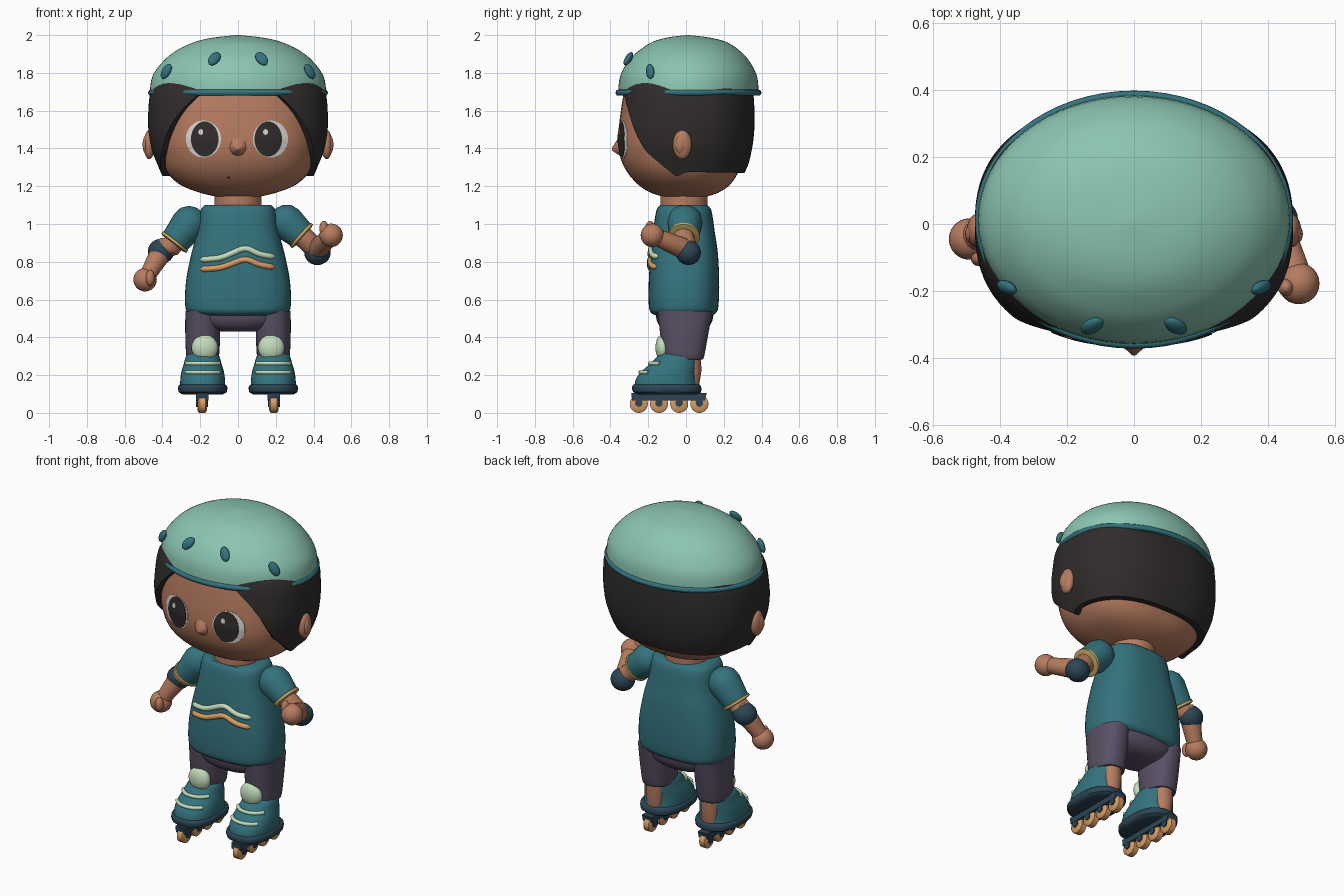
import bpy, bmesh, math
from mathutils import Vector, Euler

old = bpy.data.objects.get("Cube")
if old:
    bpy.data.objects.remove(old)


def material(name, *rgb):
    m = bpy.data.materials.new(name)
    m.use_nodes = True
    m.diffuse_color = (*rgb, 1)
    m.node_tree.nodes["Principled BSDF"].inputs["Base Color"].default_value = (*rgb, 1)
    return m


SKIN = material("skin", .47, .20, .115)
MINT = material("helmet_mint", .26, .56, .44)
TEAL = material("teal", .034, .17, .205)
HAIR = material("dark_hair", .03, .025, .025)
PURPLE = material("purple_grey", .10, .08, .13)
NAVY = material("navy", .025, .06, .09)
ORANGE = material("orange", .70, .34, .13)
GOLD = material("gold_trim", .60, .43, .14)
PALE = material("pale_green", .55, .72, .50)
WHITE = material("eye_white", .70, .67, .63)
made = []


def build(name, rows, mat, caps=True):
    """Skin a list of equally long closed rings."""
    bm = bmesh.new()
    vs = [[bm.verts.new(p) for p in row] for row in rows]
    n = len(vs[0])
    for a, b in zip(vs, vs[1:]):
        for i in range(n):
            bm.faces.new((a[i], a[(i + 1) % n], b[(i + 1) % n], b[i]))
    if caps:
        bm.faces.new(vs[0][::-1])
        bm.faces.new(vs[-1])
    bmesh.ops.recalc_face_normals(bm, faces=bm.faces)
    me = bpy.data.meshes.new(name)
    bm.to_mesh(me)
    bm.free()
    me.materials.append(mat)
    ob = bpy.data.objects.new(name, me)
    bpy.context.collection.objects.link(ob)
    made.append(ob)
    return ob


def refine(rings, steps=4):
    """Smoothly interpolate (z, half width, front y, back y) rings."""
    out = []
    for i in range(len(rings) - 1):
        p = [Vector(rings[max(0, min(len(rings) - 1, i + k))]) for k in (-1, 0, 1, 2)]
        for s in range(steps):
            t = s / steps
            out.append(p[1] + .5 * t * (p[2] - p[0] + t * (2 * p[0] - 5 * p[1] + 4 * p[2] - p[3]
                       + t * (3 * (p[1] - p[2]) + p[3] - p[0]))))
    return out + [Vector(rings[-1])]


def ring_at(rings, z):
    for a, b in zip(rings, rings[1:]):
        if z <= b[0]:
            break
    t = max(0, min(1, (z - a[0]) / (b[0] - a[0])))
    return [u + (v - u) * t for u, v in zip(a, b)]


def on_ring(ring, a, n, cx=0, k=1):
    z, rx, yf, yb = ring
    s, c = math.sin(a), -math.cos(a)
    x = rx * math.copysign(abs(s) ** (2 / n), s)
    y = (yb - yf) / 2 * math.copysign(abs(c) ** (2 / n), c)
    return (cx + x * k, (yf + yb) / 2 + y * k, z)


def circle(n):
    return [2 * math.pi * i / n for i in range(n)]


def loft(name, rings, mat, n=2.0, cx=0, seg=48, steps=4):
    return build(name, [[on_ring(r, a, n, cx) for a in circle(seg)]
                        for r in refine(rings, steps)], mat)


def front_y(rings, x, z, n):
    _, rx, yf, yb = ring_at(rings, z)
    return (yf + yb) / 2 - (yb - yf) / 2 * max(0, 1 - abs(x / rx) ** n) ** (1 / n)


def tube(name, pts, radii, mat, seg=20):
    pts = [Vector(p) for p in pts]
    if not isinstance(radii, (list, tuple)):
        radii = [radii] * len(pts)
    rows, side = [], None
    for i, p in enumerate(pts):
        d = (pts[min(i + 1, len(pts) - 1)] - pts[max(i - 1, 0)]).normalized()
        side = d.orthogonal() if side is None else side - d * side.dot(d)
        side.normalize()
        up = d.cross(side)
        rows.append([p + radii[i] * (side * math.cos(a) + up * math.sin(a)) for a in circle(seg)])
    return build(name, rows, mat)


def ball(name, loc, size, mat, rot=(0, 0, 0)):
    rows = []
    m = Euler([math.radians(v) for v in rot]).to_matrix()
    for j in range(17):
        t = max(.02, min(math.pi - .02, math.pi * j / 16))
        rows.append([Vector(loc) + m @ Vector((size[0] * math.sin(t) * math.cos(a),
                     size[1] * math.sin(t) * math.sin(a), -size[2] * math.cos(t)))
                     for a in circle(24)])
    return build(name, rows, mat)


# Head, nose, neck and ears
head = [(1.14, .09, -.10, .09), (1.165, .20, -.185, .17), (1.21, .31, -.255, .235),
        (1.28, .38, -.315, .28), (1.36, .41, -.35, .31), (1.45, .425, -.36, .32),
        (1.6, .43, -.345, .335), (1.75, .41, -.32, .33)]
HN = 2.4
loft("head", head, SKIN, HN, seg=64)
tube("nose", [(0, -.33, 1.41), (0, -.36, 1.40), (0, -.392, 1.395)], [.065, .04, .006], SKIN)
tube("neck", [(0, -.01, 1.06), (0, -.01, 1.2)], .125, SKIN, 32)


def face_plate(name, x, z, rx, rz, lift, mat):
    rows = []
    for k, d in ((1, -.004), (1, lift), (.7, lift), (.4, lift), (.03, lift)):
        row = []
        for a in circle(32):
            px, pz = x + rx * k * math.cos(a), z + rz * k * math.sin(a)
            row.append((px, front_y(head, px, pz, HN) - d, pz))
        rows.append(row)
    build(name, rows, mat)


for side, x, pupil, glint in (("right", -.183, -.176, -.197), ("left", .172, .16, .146)):
    face_plate(side + "_eye", x, 1.45, .093, .098, .004, WHITE)
    face_plate(side + "_iris", pupil, 1.45, .073, .093, .007, HAIR)
    face_plate(side + "_eye_glint", glint, 1.487, .013, .015, .009, WHITE)
face_plate("mouth", -.05, 1.245, .009, .006, .004, HAIR)

# Hair: a shell whose lower edge follows a hairline
hair = refine([(1.24, .395, -.31, .29), (1.30, .42, -.34, .325), (1.4, .46, -.365, .35),
               (1.5, .475, -.375, .362), (1.6, .475, -.362, .362), (1.7, .463, -.345, .355),
               (1.78, .42, -.31, .32)])
hairline = [(0, 1.70), (22, 1.69), (34, 1.61), (44, 1.53), (58, 1.39), (85, 1.25),
            (91, 1.275), (180, 1.27)]


def hair_row(t, k=1):
    row = []
    for a in circle(120):
        deg = math.degrees(min(a, 2 * math.pi - a))
        low = ring_at(hairline, deg)[1]
        z = low + (1.78 - low) * t
        row.append(on_ring(ring_at(hair, z), a, HN, 0, k))
    return row


build("hair", [hair_row(0, .88)] + [hair_row(j / 12) for j in range(13)], HAIR)

# Helmet, rim and vents
helmet = [(1.69, .468, -.36, .385), (1.785, .452, -.348, .375), (1.87, .388, -.30, .33),
          (1.925, .315, -.24, .275), (1.965, .225, -.175, .21), (1.987, .13, -.10, .125),
          (2.0, .01, 0, .02)]
loft("helmet", helmet, MINT, 2.0, seg=64)
build("helmet_rim", [[(math.sin(a) * (.463 + .013 * math.cos(b)),
                       .013 - math.cos(a) * (.373 + .013 * math.cos(b)),
                       1.695 + .016 * math.sin(b)) for a in circle(64)]
                     for b in circle(12) + [0]], TEAL, caps=False)
for s, side in ((-1, "right"), (1, "left")):
    ball(side + "_outer_vent", (s * .38, -.19, 1.808), (.026, .018, .044), TEAL, (-15, -s * 28, s * 45))
    ball(side + "_inner_vent", (s * .125, -.305, 1.875), (.028, .018, .044), TEAL, (-35, -s * 32, s * 15))
    ball(side + "_ear", (s * .47, -.02, 1.42), (.03, .05, .077), SKIN)
    ball(side + "_ear_inner", (s * .49, -.03, 1.42), (.015, .026, .045), SKIN)

# Shirt with two wavy stripes
shirt = [(.515, .22, -.155, .135), (.53, .262, -.185, .16), (.57, .28, -.197, .172),
         (.70, .275, -.197, .176), (.85, .245, -.187, .168), (.96, .215, -.175, .152),
         (1.07, .198, -.157, .135), (1.10, .175, -.137, .112)]
loft("shirt", shirt, TEAL, 2.7)
for name, mat, zs in (("upper_wave", PALE, (.81, .82, .877, .84, .825)),
                      ("lower_wave", ORANGE, (.76, .768, .818, .785, .77))):
    path = []
    stops = list(zip((-.2, -.09, .04, .11, .195), zs))
    for i in range(25):
        x = -.2 + .395 * i / 24
        z = sum(ring_at(stops, x + d)[1] for d in (-.02, 0, .02)) / 3
        path.append((x, front_y(shirt, x, z, 2.7), z))
    tube(name, path, [.004] + [.016] * 23 + [.004], mat, 10)

# Shorts
loft("shorts_hips", [(.43, .09, -.09, .08), (.45, .17, -.13, .115), (.49, .235, -.155, .14),
                     (.56, .255, -.165, .15)], PURPLE, 2.4)

# Legs, knee pads and skates
boot = [(.13, .12, -.275, .06), (.18, .118, -.265, .055), (.22, .112, -.235, .055),
        (.26, .10, -.19, .06), (.30, .088, -.15, .06), (.315, .07, -.13, .045)]
sole = [(.098, .105, -.25, .06), (.11, .127, -.28, .08), (.14, .13, -.285, .08), (.15, .12, -.275, .07)]
for s, side in ((-1, "right"), (1, "left")):
    cx = s * .187
    loft(side + "_shorts_leg", [(.285, .075, -.10, .085), (.295, .086, -.12, .095),
                                (.40, .092, -.135, .115), (.54, .092, -.15, .14)], PURPLE, 2.3, cx)
    tube(side + "_lower_leg", [(cx, .015, .12), (cx, .025, .22), (cx, .02, .33)], [.05, .057, .06], SKIN)
    ball(side + "_knee_pad", (s * .176, -.122, .345), (.07, .04, .07), PALE)
    loft(side + "_boot", boot, TEAL, 2.3, cx)
    loft(side + "_sole", sole, NAVY, 2.5, cx, steps=2)
    for row, z in (("upper", .262), ("lower", .215)):
        xs = [-.086 + .172 * i / 10 for i in range(11)]
        tube(f"{side}_{row}_lace", [(cx + x, front_y(boot, x, z, 2.3) - .003, z) for x in xs],
             .011, PALE, 10)
    wx = s * .19
    build(side + "_skate_frame", [[(wx - .033, y, z), (wx + .033, y, z), (wx + .033, y2, z), (wx - .033, y2, z)]
                                  for z, y, y2 in ((.065, -.285, .10), (.105, -.29, .11))], NAVY)
    for i in range(4):
        y = -.25 + .107 * i
        tube(f"{side}_wheel_{i + 1}", [(wx + d, y, .048) for d in (-.025, -.017, .017, .025)],
             [.036, .048, .048, .036], ORANGE, 28)
        tube(f"{side}_hub_{i + 1}", [(wx - .032, y, .052), (wx + .032, y, .052)], .02, NAVY, 14)


# Arms: sleeve, cuff, bent arm, elbow pad and fist
def arm(side, shoulder, cuff, elbow, wrist, hand, thumb):
    sh, cu, el, wr = map(Vector, (shoulder, cuff, elbow, wrist))
    d = (cu - sh).normalized()
    tube(side + "_sleeve", [sh - d * .075, sh - d * .06, sh - d * .025, sh + d * .02, cu],
         [.02, .055, .085, .093, .078], TEAL, 28)
    tube(side + "_cuff", [cu - d * .01, cu - d * .005, cu + d * .008, cu + d * .012],
         [.076, .084, .084, .07], GOLD, 28)
    f = (wr - el).normalized()
    tube(side + "_arm", [cu - d * .03, cu + d * .03, el - d * .03, el, el + f * .04, wr, Vector(hand)],
         [.056, .056, .054, .055, .055, .047, .042], SKIN)
    ball(side + "_elbow_pad", el + (d - f) * .016, (.07, .066, .066), NAVY)
    ball(side + "_hand", hand, (.062, .062, .062), SKIN)
    ball(side + "_thumb", thumb, (.024, .026, .042), SKIN)


arm("right", (-.25, -.005, 1.015), (-.335, -.01, .905), (-.405, .005, .855), (-.46, -.03, .76),
    (-.492, -.045, .705), (-.465, -.10, .715))
arm("left", (.245, -.005, 1.02), (.335, -.01, .94), (.415, 0, .865), (.475, -.13, .92),
    (.493, -.178, .94), (.455, -.19, .975))

# Smooth shading with sharp edges kept
bpy.ops.object.select_all(action="DESELECT")
for ob in made:
    ob.select_set(True)
bpy.context.view_layer.objects.active = made[0]
bpy.ops.object.shade_smooth_by_angle(angle=math.radians(42))
